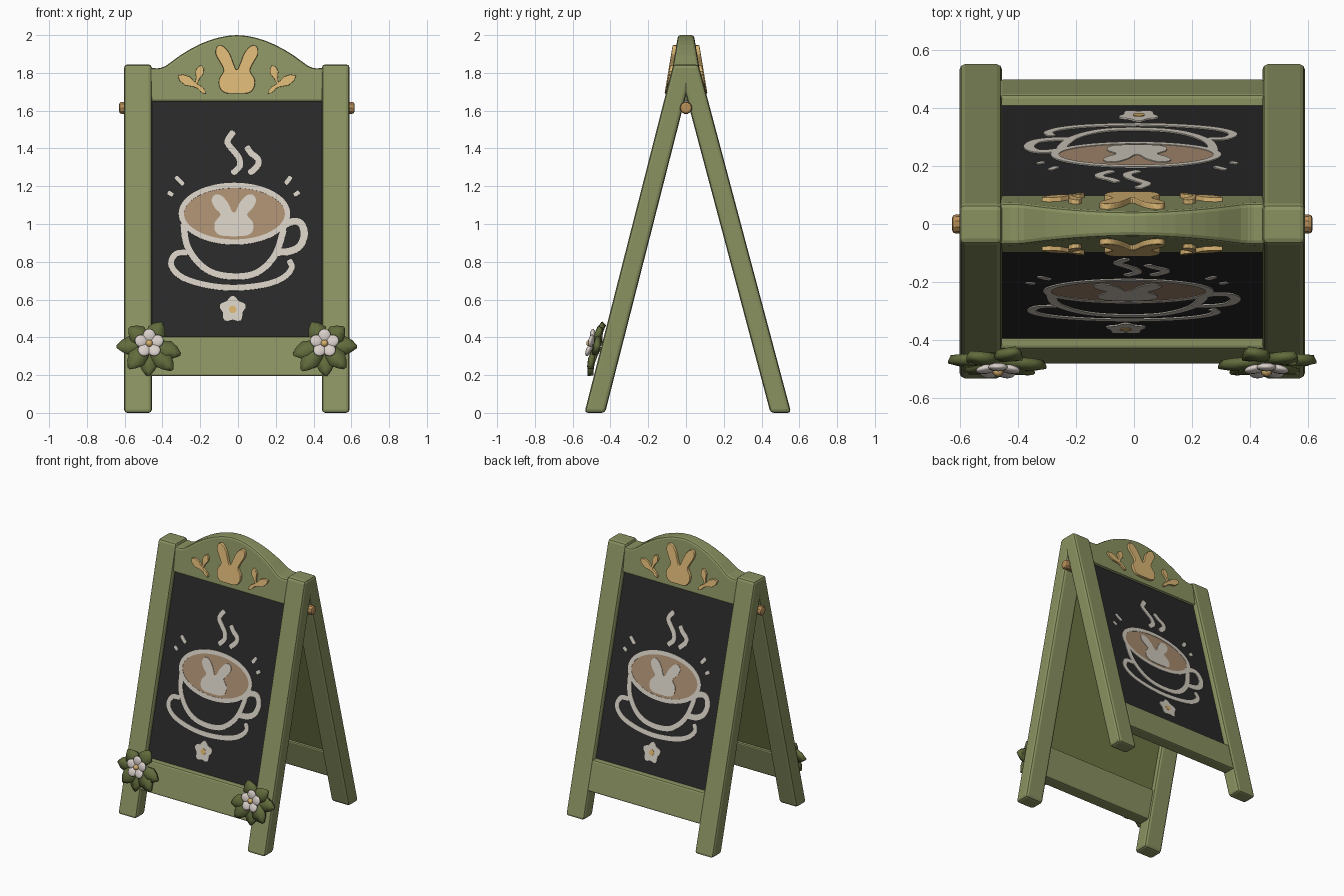
import bpy, bmesh, math
from mathutils import Matrix, Vector

if "Cube" in bpy.data.objects:
    bpy.data.objects.remove(bpy.data.objects["Cube"])

S, C = 0.0, 1.0  # sine and cosine of the current panel's lean


def material(name, r, g, b):
    m = bpy.data.materials.new(name)
    lin = [(v / 255 / 12.92 if v < 10 else ((v / 255 + 0.055) / 1.055) ** 2.4) for v in (r, g, b)]
    m.diffuse_color = (*lin, 1)
    m.use_nodes = True
    m.node_tree.nodes["Principled BSDF"].inputs["Base Color"].default_value = m.diffuse_color
    return m


SAGE = material("sage green wood", 138, 146, 97)
OLIVE = material("olive backing", 110, 118, 68)
BOARD = material("charcoal board", 40, 40, 40)
CHALK = material("chalk white", 210, 203, 191)
COFFEE = material("coffee brown", 168, 140, 112)
TAN = material("carved tan wood", 218, 182, 116)
PEG = material("peg brown", 184, 143, 88)
LEAF = material("leaf green", 97, 107, 60)
PETAL = material("petal white", 218, 208, 203)
GOLD = material("pollen gold", 214, 176, 108)


def finish(bm, name, mat, mtx, smooth=False, bevel=0, thick=0):
    bmesh.ops.recalc_face_normals(bm, faces=bm.faces)
    if bevel:
        edges = [e for e in bm.edges if e.calc_face_angle(0) > 0.7]
        bmesh.ops.bevel(bm, geom=edges, offset=bevel, segments=2, profile=0.5,
                        affect='EDGES', clamp_overlap=True)
    for f in bm.faces:
        f.smooth = smooth
    me = bpy.data.meshes.new(name)
    bm.to_mesh(me)
    bm.free()
    me.materials.append(mat)
    ob = bpy.data.objects.new(name, me)
    ob.matrix_world = mtx
    bpy.context.collection.objects.link(ob)
    if thick:
        sol = ob.modifiers.new("thickness", 'SOLIDIFY')
        sol.thickness, sol.offset = thick, 0
    return ob


def P(x, z, w):
    """Leaning panel: world height z, distance w in front of its middle plane."""
    return Vector((x, -w, (z - w * S) / C))


def H(x, z, w):
    """Distance w in front of the sloping header face."""
    return Vector((x, -(0.042 + (2 - z) * 0.166) - w, z))


def prism(name, pts, w0, w1, mat, mtx, fn=P, bevel=0):
    bm = bmesh.new()
    a = [bm.verts.new(fn(x, z, w0)) for x, z in pts]
    b = [bm.verts.new(fn(x, z, w1)) for x, z in pts]
    bm.faces.new(a)
    bm.faces.new(b[::-1])
    n = len(pts)
    for i in range(n):
        bm.faces.new((a[i], b[i], b[(i + 1) % n], a[(i + 1) % n]))
    return finish(bm, name, mat, mtx, bevel=bevel)


def box(name, x0, x1, z0, z1, w0, w1, mat, mtx, bevel=0):
    return prism(name, [(x0, z0), (x1, z0), (x1, z1), (x0, z1)], w0, w1, mat, mtx, bevel=bevel)


def spline(pts, closed=False, n=6):
    p = [Vector(q) for q in pts]
    m = len(p)
    get = (lambda i: p[i % m]) if closed else (lambda i: p[max(0, min(m - 1, i))])
    out = []
    for i in range(m if closed else m - 1):
        a, b, c, d = (get(i + k) for k in (-1, 0, 1, 2))
        for k in range(n):
            t = k / n
            out.append(0.5 * (2 * b + (c - a) * t + (2 * a - 5 * b + 4 * c - d) * t * t
                              + (3 * b - a - 3 * c + d) * t ** 3))
    return out if closed else out + [p[-1]]


def stroke(name, pts, width, mtx, closed=False):
    """Chalk line: a thin ribbon along a smooth path, narrowed at open ends."""
    path = spline(pts, closed)
    n = len(path)
    bm = bmesh.new()
    rows = []
    for i, q in enumerate(path):
        nx = path[(i + 1) % n] if closed else path[min(i + 1, n - 1)]
        pv = path[i - 1] if closed else path[max(i - 1, 0)]
        t = (nx - pv).normalized()
        h = width / 2 * (1 if closed or 0 < i < n - 1 else 0.55)
        rows.append([bm.verts.new(P(q.x - t.y * h * k, q.y + t.x * h * k, 0.0175)) for k in (-1, 1)])
    for i in range(n if closed else n - 1):
        a, b = rows[i], rows[(i + 1) % n]
        bm.faces.new((a[0], a[1], b[1], b[0]))
    return finish(bm, name, CHALK, mtx, thick=0.004)


def oval(cx, cz, rx, rz, n=40):
    return [(cx + rx * math.cos(2 * math.pi * i / n), cz + rz * math.sin(2 * math.pi * i / n)) for i in range(n)]


def rabbit(half):
    return spline(half + [(-x, z) for x, z in half[::-1] if abs(x) > 1e-6], True, 3)


# rabbit-head silhouettes for the carving and the latte art
CARVED = rabbit([(0, 1.69), (.06, 1.693), (.09, 1.72), (.095, 1.765), (.07, 1.81), (.085, 1.85),
                 (.112, 1.9), (.105, 1.94), (.075, 1.943), (.04, 1.905), (.018, 1.85), (0, 1.815)])
POURED = rabbit([(0, .935), (.07, .94), (.1, .965), (.1, 1.01), (.07, 1.05), (.1, 1.085), (.118, 1.125),
                 (.1, 1.155), (.065, 1.15), (.03, 1.11), (.012, 1.07), (0, 1.06)])


def leaf_outline(x0, z0, x1, z1, wid):
    a, d = Vector((x0, z0)), Vector((x1 - x0, z1 - z0))
    n = Vector((-d.y, d.x)).normalized() * wid
    prof = [(0, .25), (.3, .45), (.6, 1), (.85, .75), (1, .1)]
    return [a + d * t + n * k for t, k in prof] + [a + d * t - n * k for t, k in prof[::-1]]


SHIFT = Matrix.Translation((-0.006, 0, 0))

# the rear board leans a little further out than the front one
for side, turn, foot, lean in (("back", math.pi, .502, 14.9), ("front", 0, .483, 14.3)):
    A = math.radians(lean)
    S, C = math.sin(A), math.cos(A)
    base = SHIFT @ Matrix.Rotation(turn, 4, 'Z')
    M = base @ Matrix.Translation((0, -foot, 0)) @ Matrix.Rotation(-A, 4, 'X')
    # frame and board
    for lr, k in (("left", -1), ("right", 1)):
        box(f"{side}_{lr}_leg", k * .45, k * .597, 0, 1.845, -.053, .053, SAGE, M, .018)
    box(f"{side}_bottom_rail", -.46, .46, .195, .405, -.038, .05, SAGE, M, .012)
    box(f"{side}_chalkboard", -.46, .46, .36, 1.67, -.003, .015, BOARD, M)
    box(f"{side}_backing", -.46, .46, .36, 1.67, -.022, -.003, OLIVE, M)
    # header carvings
    prism(f"{side}_rabbit_carving", CARVED, -.012, .02, TAN, base, H, .005)
    for lr, k in (("left", -1), ("right", 1)):
        for part, q in (("long_leaf", (.185, 1.715, .312, 1.785, .026)),
                        ("short_leaf", (.215, 1.745, .187, 1.84, .023)),
                        ("stem", (.23, 1.755, .165, 1.69, .013))):
            x0, z0, x1, z1, w = q
            prism(f"{side}_{lr}_sprig_{part}", leaf_outline(k * x0, z0, k * x1, z1, w),
                  -.012, .015, TAN, base, H, .003)
    # chalk drawing: cup, coffee, saucer, steam
    prism(f"{side}_coffee", oval(-.013, 1.054, .272, .143), .012, .0175, COFFEE, M)
    stroke(f"{side}_cup_rim", oval(-.013, 1.054, .281, .15, 24), .028, M, True)
    prism(f"{side}_latte_rabbit", [(p.x - .016, p.y) for p in POURED], .014, .0205, CHALK, M)
    for name, w, pts in (
        ("cup_body", .034, [(-.282, 1.01), (-.265, .89), (-.2, .79), (-.11, .735), (.02, .722),
                            (.12, .75), (.205, .84), (.25, .98)]),
        ("cup_handle", .038, [(.24, .985), (.285, 1.01), (.335, 1.005), (.357, .95), (.335, .885),
                              (.28, .855), (.21, .85)]),
        ("saucer", .031, [(-.262, .848), (-.325, .84), (-.347, .78), (-.29, .718), (-.17, .678),
                          (-.02, .662), (.14, .677), (.24, .712), (.29, .765), (.275, .81)]),
        ("steam_long", .032, [(-.016, 1.49), (-.05, 1.435), (-.02, 1.39), (.01, 1.35), (.015, 1.305),
                              (-.025, 1.265)]),
        ("steam_short", .032, [(.05, 1.41), (.075, 1.375), (.11, 1.345), (.11, 1.31), (.065, 1.265)]),
        ("spark_a", .024, [(-.325, 1.25), (-.283, 1.208)]),
        ("spark_b", .022, [(-.365, 1.168), (-.338, 1.15)]),
        ("spark_c", .024, [(.287, 1.25), (.257, 1.21)]),
        ("spark_d", .022, [(.33, 1.17), (.303, 1.15)])):
        stroke(f"{side}_{name}", pts, w, M)
    # small chalk blossom
    ring = [(-.022 + r * math.cos(a), .548 + r * math.sin(a)) for a, r in
            ((math.pi / 2 + i * math.pi / 15, .063 + .009 * math.cos(i * math.pi / 3)) for i in range(30))]
    prism(f"{side}_chalk_blossom", ring, .012, .0195, CHALK, M)
    prism(f"{side}_chalk_blossom_centre", oval(-.022, .548, .02, .02, 12), .014, .022, GOLD, M)

# arched header, one wedge shared by both boards
arch = spline([(.46, 1.828), (.42, 1.824), (.375, 1.838), (.3, 1.893), (.2, 1.95), (.1, 1.986), (0, 2.0),
               (-.1, 1.986), (-.2, 1.95), (-.3, 1.893), (-.375, 1.838), (-.42, 1.824), (-.46, 1.828)], n=2)
prism("header", [(-.46, 1.648), (.46, 1.648)] + [tuple(p) for p in arch], -1, 1, SAGE, SHIFT,
      lambda x, z, w: Vector((x, w * (.042 + (2 - z) * .166), z)), .02)

# hinge pegs
for lr, k in (("left", -1), ("right", 1)):
    bm = bmesh.new()
    bmesh.ops.create_cone(bm, cap_ends=True, segments=10, radius1=.033, radius2=.033, depth=.18)
    finish(bm, f"{lr}_hinge_peg", PEG, SHIFT @ Matrix.Translation((k * .533, 0, 1.615))
           @ Matrix.Rotation(math.pi / 2, 4, 'Y'), bevel=.012)


def leaf(name, length, mtx):
    """Plump, gently creased leaf pointing along +z, facing -y."""
    bm = bmesh.new()
    rows = []
    for t, w, y in ((.05, .014, .004), (.35, .038, -.006), (.62, .05, -.01), (.84, .031, -.006), (1, .004, 0)):
        rows.append([bm.verts.new((k * w, y + (.006 if k else 0), t * length)) for k in (-1, 0, 1)])
    for a, b in zip(rows, rows[1:]):
        for i in (0, 1):
            bm.faces.new((a[i], a[i + 1], b[i + 1], b[i]))
    finish(bm, name, LEAF, mtx, smooth=True, thick=.026)


# corner blossoms on the front feet
for lr, k in (("left", -1), ("right", 1)):
    centre = M @ Matrix.Translation(P(k * .464, .36, .082))
    for i, (ang, ln) in enumerate(((-18, .17), (62, .135), (138, .135), (183, .168), (230, .165),
                                   (268, .165), (311, .182))):
        a = math.radians(90 - ang) * (1 if k < 0 else -1)
        leaf(f"{lr}_leaf_{i + 1}", ln, centre @ Matrix.Translation((0, .008 * (i % 2), 0))
             @ Matrix.Rotation(a, 4, 'Y'))
    for i in range(5):
        bm = bmesh.new()
        bmesh.ops.create_uvsphere(bm, u_segments=12, v_segments=8, radius=1)
        finish(bm, f"{lr}_petal_{i + 1}", PETAL, centre @ Matrix.Rotation(i * math.tau / 5, 4, 'Y')
               @ Matrix.Translation((0, -.03, .043)) @ Matrix.Rotation(.2, 4, 'X')
               @ Matrix.Diagonal((.034, .015, .036, 1)), smooth=True)
    bm = bmesh.new()
    bmesh.ops.create_uvsphere(bm, u_segments=12, v_segments=8, radius=.019)
    finish(bm, f"{lr}_blossom_centre", GOLD, centre @ Matrix.Translation((0, -.034, 0)), smooth=True)
